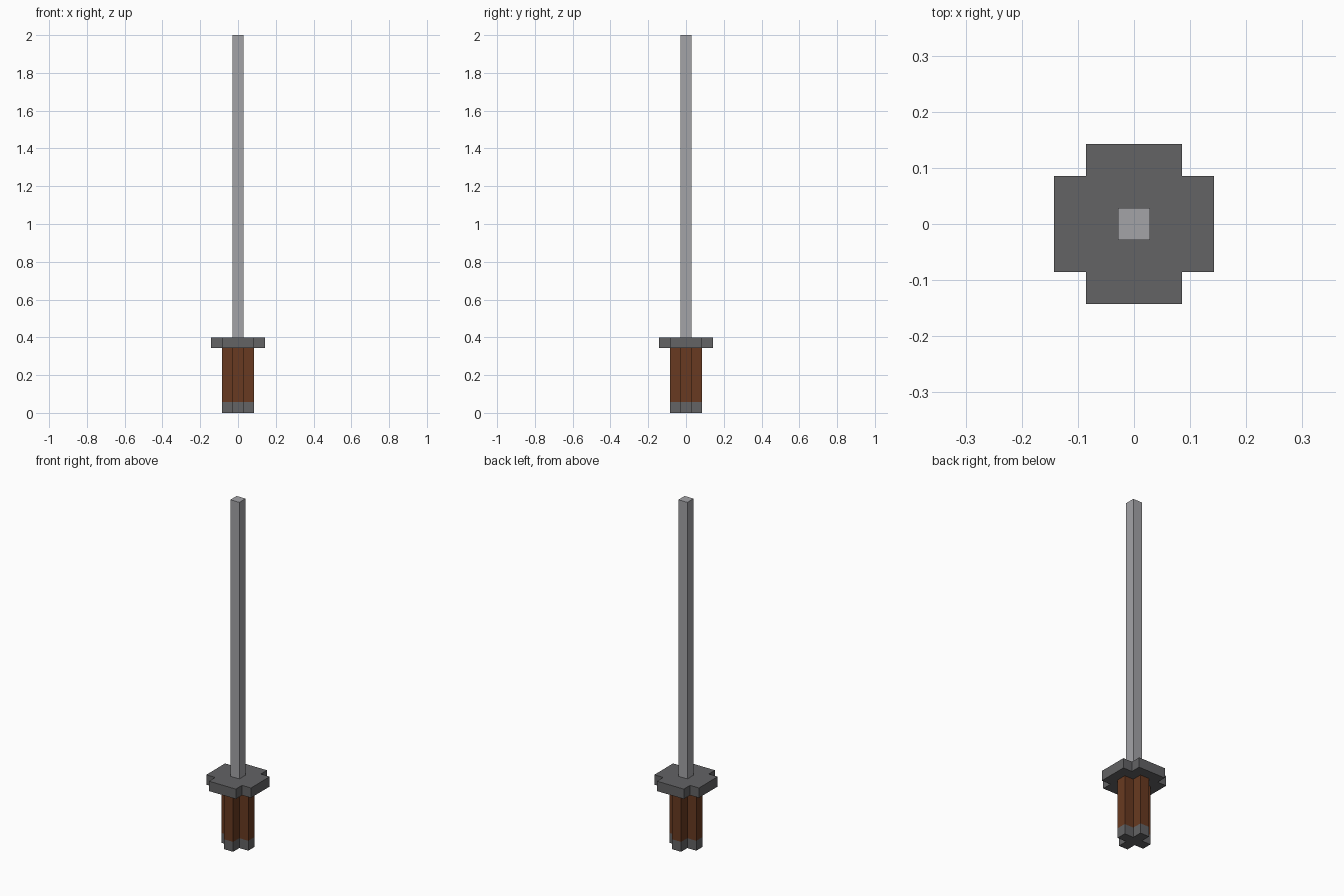
import bpy
import bmesh

cube = bpy.data.objects.get("Cube")
if cube:
    bpy.data.objects.remove(cube, do_unlink=True)

U = 2 / 35  # one block of the build grid


def material(name, colour):
    mat = bpy.data.materials.new(name)
    mat.use_nodes = True
    mat.diffuse_color = (*colour, 1)
    mat.node_tree.nodes["Principled BSDF"].inputs["Base Color"].default_value = (*colour, 1)
    return mat


steel = material("light_steel", (0.37, 0.37, 0.39))
iron = material("dark_iron", (0.125, 0.125, 0.13))
leather = material("brown_leather", (0.14, 0.042, 0.015))


def prism(name, outline, bottom, top, mat):
    """Extrude a plan outline between two heights, all in blocks."""
    bm = bmesh.new()
    base = bm.faces.new([bm.verts.new((x * U, y * U, bottom * U)) for x, y in outline])
    grown = bmesh.ops.extrude_face_region(bm, geom=[base])["geom"]
    verts = [v for v in grown if isinstance(v, bmesh.types.BMVert)]
    bmesh.ops.translate(bm, verts=verts, vec=(0, 0, (top - bottom) * U))
    bmesh.ops.recalc_face_normals(bm, faces=bm.faces)
    mesh = bpy.data.meshes.new(name)
    bm.to_mesh(mesh)
    bm.free()
    mesh.materials.append(mat)
    obj = bpy.data.objects.new(name, mesh)
    bpy.context.collection.objects.link(obj)
    return obj


def plus(arm, reach):
    """Plus-shaped outline: one notched corner turned through four quadrants."""
    points = []
    corner = [(reach, arm), (arm, arm), (arm, reach)]
    for _ in range(4):
        points += corner
        corner = [(-y, x) for x, y in corner]
    return points


def square(half):
    return [(-half, -half), (half, -half), (half, half), (-half, half)]


# Handle: cross-shaped pommel and grip
prism("pommel", plus(0.5, 1.5), 0, 1, iron)
prism("grip", plus(0.5, 1.5), 1, 6, leather)

# Wide notched guard
prism("guard", plus(1.5, 2.5), 6, 7, iron)

# Long square blade
prism("blade", square(0.5), 7, 35, steel)
